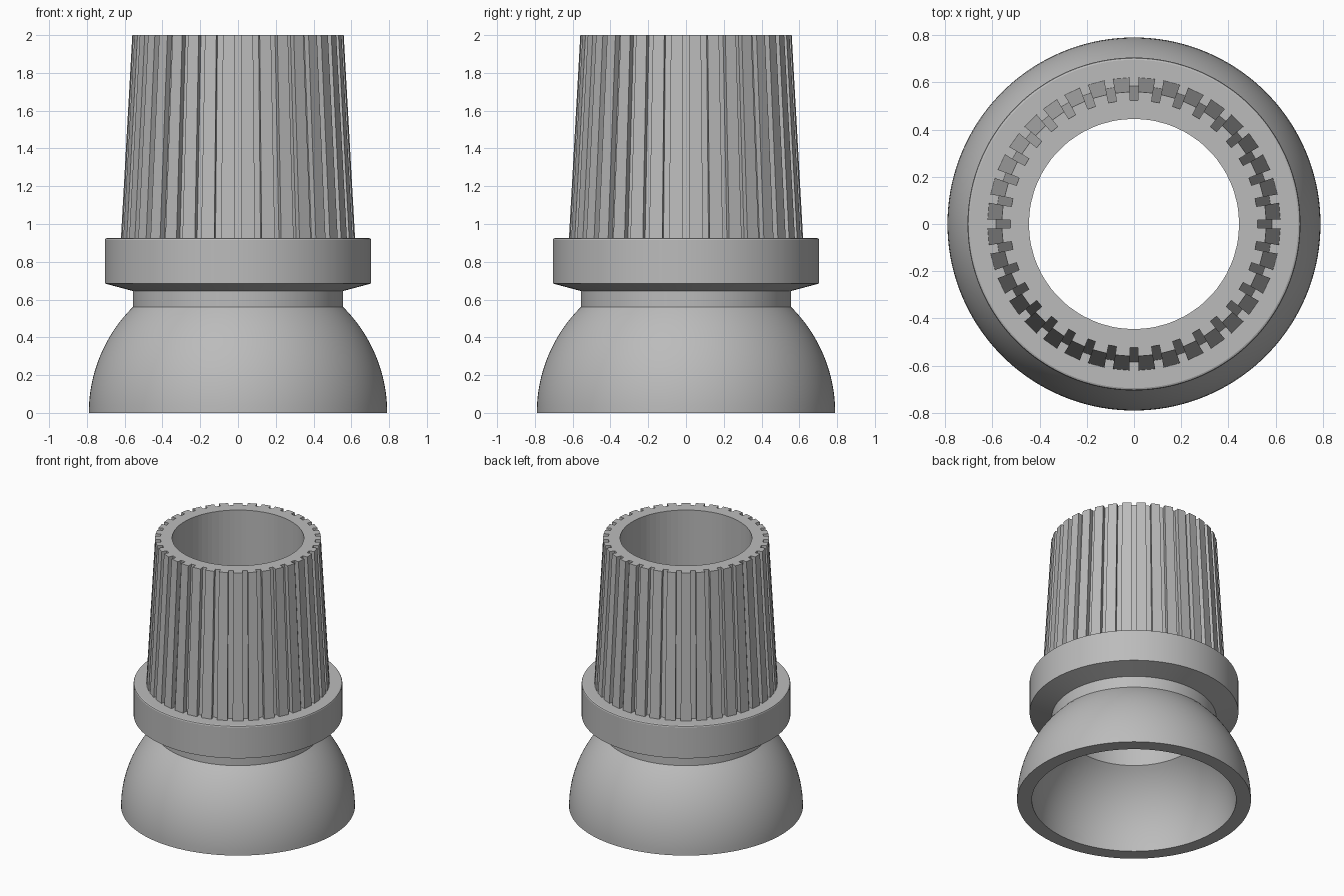
import bpy, bmesh
from math import sin, cos, asin, sqrt, pi, radians

cube = bpy.data.objects.get("Cube")
if cube:
    bpy.data.objects.remove(cube)

# One plain grey for the whole piece
grey = bpy.data.materials.new("plain_grey")
grey.use_nodes = True
colour = (0.5, 0.5, 0.5, 1)
grey.diffuse_color = colour
grey.node_tree.nodes["Principled BSDF"].inputs["Base Color"].default_value = colour

BORE = 0.445
LEDGE, TOP = 0.925, 2.0


def ring(r, z, n):
    return [(r * cos(2 * pi * i / n), r * sin(2 * pi * i / n), z) for i in range(n)]


def make_object(name, bm, smooth_angle):
    bmesh.ops.recalc_face_normals(bm, faces=bm.faces)
    mesh = bpy.data.meshes.new(name)
    bm.to_mesh(mesh)
    bm.free()
    mesh.materials.append(grey)
    obj = bpy.data.objects.new(name, mesh)
    bpy.context.collection.objects.link(obj)
    bpy.ops.object.select_all(action="DESELECT")
    obj.select_set(True)
    bpy.context.view_layer.objects.active = obj
    bpy.ops.object.shade_smooth_by_angle(angle=radians(smooth_angle))
    return obj


def lathe(name, profile, n=144):
    """Closed ring swept from a closed (radius, height) profile."""
    bm = bmesh.new()
    loops = [[bm.verts.new(p) for p in ring(r, z, n)] for r, z in profile]
    for a, b in zip(loops, loops[1:] + loops[:1]):
        for i in range(n):
            j = (i + 1) % n
            bm.faces.new((a[i], a[j], b[j], b[i]))
    return make_object(name, bm, 20)


def dome(radius, end_r, steps=16):
    """Quarter-arc points from the floor up to where the radius is end_r."""
    end = asin(sqrt(radius ** 2 - end_r ** 2) / radius)
    return [(radius * cos(end * i / steps), radius * sin(end * i / steps))
            for i in range(steps + 1)]


# Hollow domed base, neck and collar
outer = dome(0.79, 0.556)
collar = [(0.556, 0.645), (0.705, 0.685), (0.705, LEDGE - 0.01),
          (0.702, LEDGE - 0.003), (0.695, LEDGE)]
inner = dome(0.69, BORE)[::-1]
lathe("base_and_collar", outer + collar + [(BORE, LEDGE)] + inner)

# Tapered sleeve with parallel-sided grooves
TEETH, HALF_GROOVE, DEPTH = 36, 0.018, 0.036


def grooved_loop(radius, z):
    points = []
    for k in range(TEETH):
        mid = 2 * pi * k / TEETH
        for r, side in ((radius, -1), (radius - DEPTH, -1),
                        (radius - DEPTH, 1), (radius, 1)):
            a = mid + side * asin(HALF_GROOVE / r)
            points.append((r * cos(a), r * sin(a), z))
    return points


bm = bmesh.new()
count = TEETH * 4
loops = [[bm.verts.new(p) for p in pts] for pts in (
    grooved_loop(0.62, LEDGE), grooved_loop(0.56, TOP),
    ring(BORE, TOP, count), ring(BORE, LEDGE, count))]
# Turn the bore points to line up with the groove corners
for loop in loops[2:]:
    for v, source in zip(loop, loops[1]):
        scale = BORE / source.co.xy.length
        v.co.x, v.co.y = source.co.x * scale, source.co.y * scale
for a, b in zip(loops, loops[1:] + loops[:1]):
    for i in range(count):
        j = (i + 1) % count
        bm.faces.new((a[i], a[j], b[j], b[i]))
make_object("grooved_sleeve", bm, 20)
